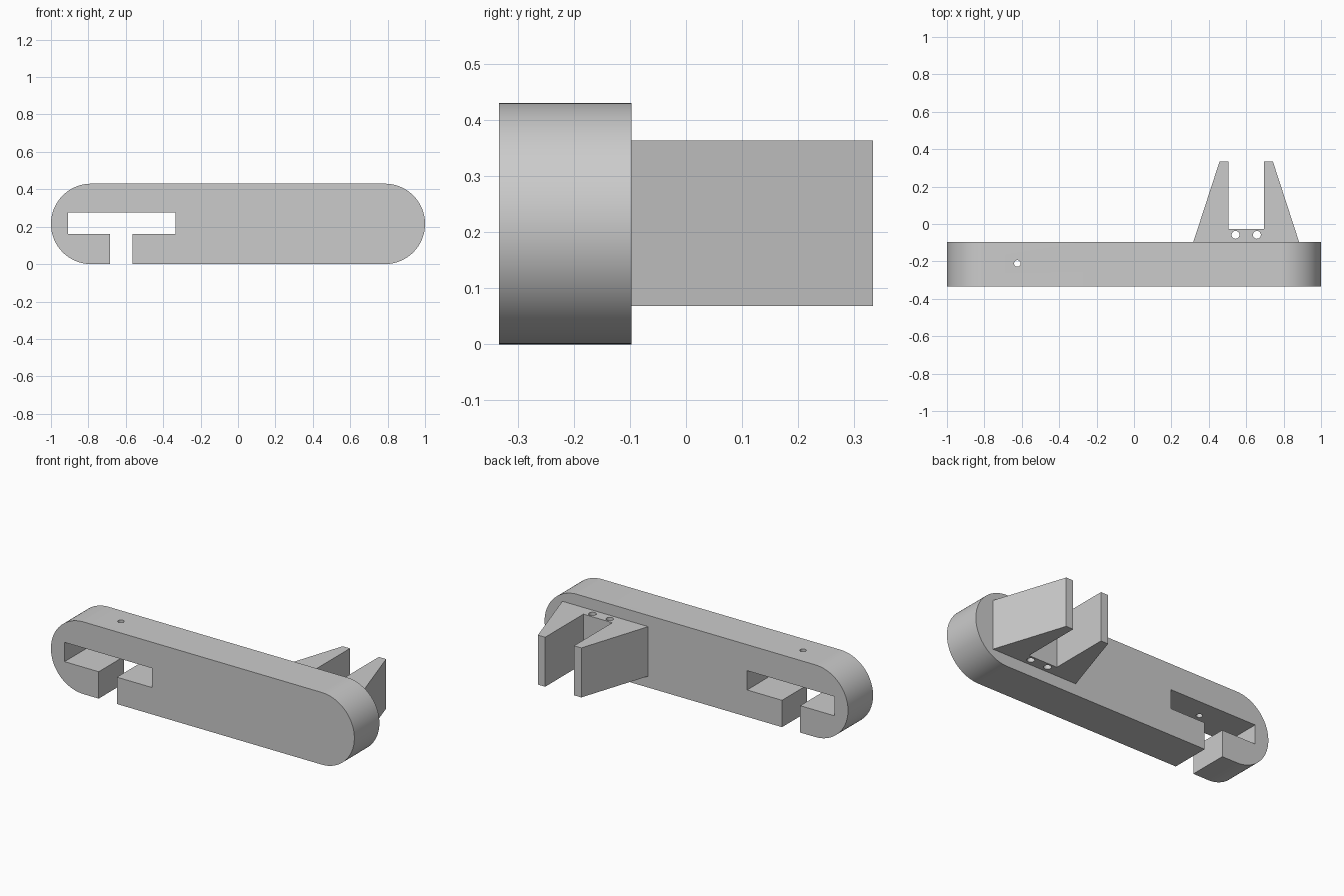
import bpy, bmesh, math
from mathutils import Matrix, Vector

if "Cube" in bpy.data.objects:
    bpy.data.objects.remove(bpy.data.objects["Cube"], do_unlink=True)

grey = bpy.data.materials.new("plain_grey")
grey.use_nodes = True
colour = (0.6, 0.6, 0.6, 1)
grey.diffuse_color = colour
grey.node_tree.nodes["Principled BSDF"].inputs["Base Color"].default_value = colour


def prism(name, outline, direction):
    """Extrude a flat closed outline into a solid."""
    bm = bmesh.new()
    face = bm.faces.new([bm.verts.new(p) for p in outline])
    moved = bmesh.ops.extrude_face_region(bm, geom=[face])["geom"]
    bmesh.ops.translate(bm, vec=Vector(direction),
                        verts=[v for v in moved if isinstance(v, bmesh.types.BMVert)])
    bmesh.ops.recalc_face_normals(bm, faces=bm.faces)
    mesh = bpy.data.meshes.new(name)
    bm.to_mesh(mesh)
    bm.free()
    mesh.materials.append(grey)
    obj = bpy.data.objects.new(name, mesh)
    bpy.context.collection.objects.link(obj)
    return obj


def drill(target, x, y, z, radius, depth):
    """Cut a vertical round hole centred on the given point."""
    ring = [(x + radius * math.cos(a), y + radius * math.sin(a), z - depth / 2)
            for a in (math.tau * i / 32 for i in range(32))]
    cutter = prism("hole_cutter", ring, (0, 0, depth))
    cutter.hide_render = True
    mod = target.modifiers.new("hole", "BOOLEAN")
    mod.operation, mod.solver, mod.object = "DIFFERENCE", "EXACT", cutter
    activate(target)
    bpy.ops.object.modifier_apply(modifier=mod.name)
    bpy.data.objects.remove(cutter, do_unlink=True)


def activate(obj):
    bpy.ops.object.select_all(action="DESELECT")
    obj.select_set(True)
    bpy.context.view_layer.objects.active = obj


# Rounded bar, with a T-shaped slot opening through its underside
front, back, radius = -0.333, -0.097, 0.215
steps = 48


def round_end(centre, start):
    angles = [start + math.pi * i / steps for i in range(steps + 1)]
    return [(centre + radius * math.cos(a), radius + radius * math.sin(a)) for a in angles]


slot = [(-0.685, 0), (-0.685, 0.16), (-0.91, 0.16), (-0.91, 0.275),
        (-0.335, 0.275), (-0.335, 0.16), (-0.565, 0.16), (-0.565, 0)]
profile = (round_end(1 - radius, -math.pi / 2) + round_end(radius - 1, math.pi / 2) + slot)
bar = prism("bar", [(x, front, z) for x, z in profile], (0, back - front, 0))
drill(bar, -0.624, -0.211, 0.36, 0.0175, 0.3)

# Forked bracket with two tapered prongs, mirrored about its middle
middle, bottom, height = 0.6, 0.068, 0.295
half = [(0.283, back), (0.143, 0.333), (0.095, 0.333), (0.095, -0.027)]
fork = [(middle + x, y) for x, y in half] + [(middle - x, y) for x, y in reversed(half)]
bracket = prism("fork_bracket", [(x, y, bottom) for x, y in fork], (0, 0, height))
for side in (-1, 1):
    drill(bracket, middle + side * 0.057, -0.058, bottom + height / 2, 0.021, 0.5)

for obj in (bar, bracket):
    activate(obj)
    bpy.ops.object.shade_smooth_by_angle(angle=math.radians(30))
